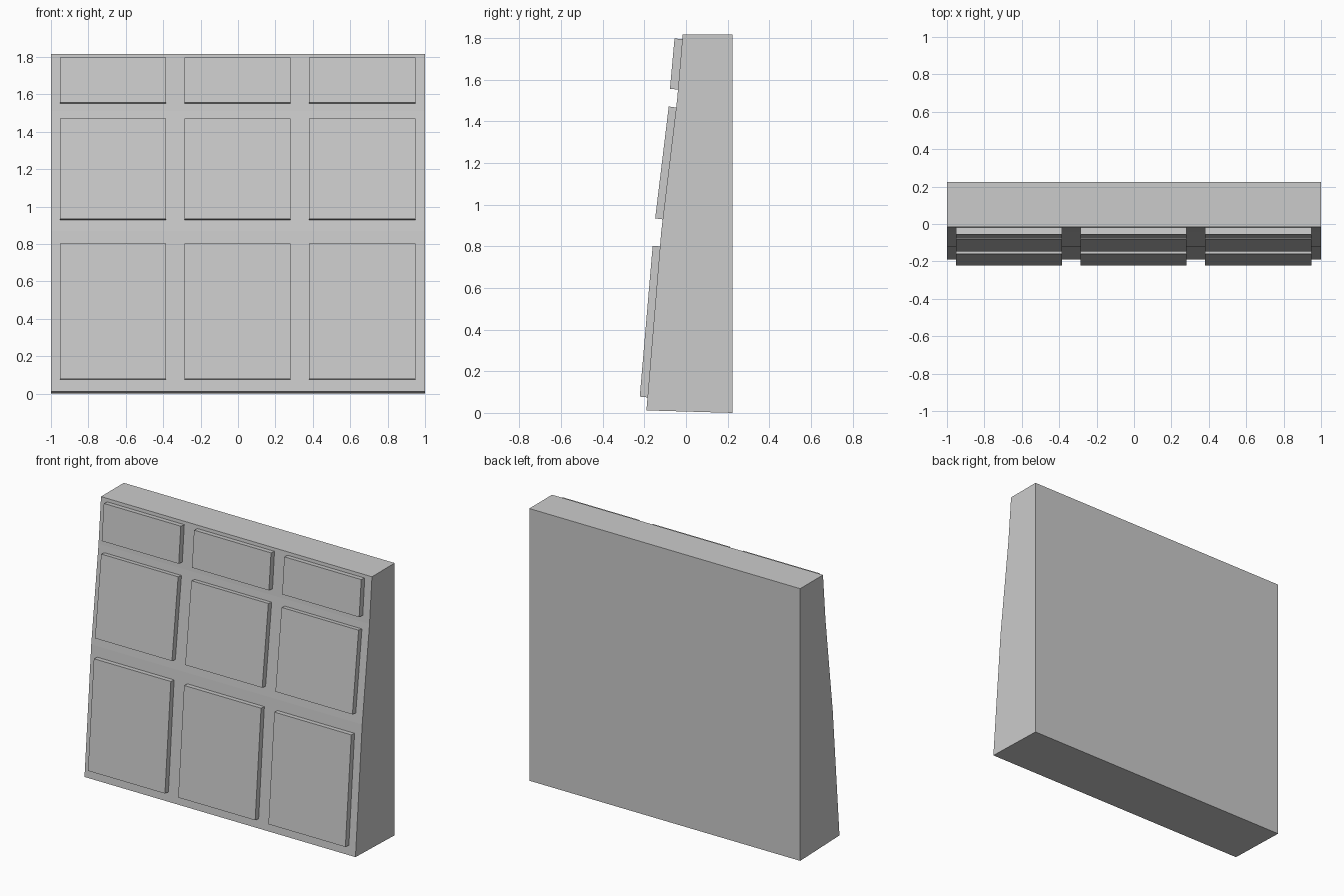
import bpy
import bmesh

if "Cube" in bpy.data.objects:
    bpy.data.objects.remove(bpy.data.objects["Cube"])


def extrude_profile(name, profile, x0, x1):
    """Extrude a (y, z) outline along x into a closed solid."""
    bm = bmesh.new()
    face = bm.faces.new([bm.verts.new((x0, y, z)) for y, z in profile])
    ext = bmesh.ops.extrude_face_region(bm, geom=[face])
    verts = [v for v in ext["geom"] if isinstance(v, bmesh.types.BMVert)]
    bmesh.ops.translate(bm, verts=verts, vec=(x1 - x0, 0, 0))
    bmesh.ops.recalc_face_normals(bm, faces=bm.faces)
    mesh = bpy.data.meshes.new(name)
    bm.to_mesh(mesh)
    bm.free()
    obj = bpy.data.objects.new(name, mesh)
    bpy.context.collection.objects.link(obj)
    return obj


# Wall body: vertical back, front leaning back in three gentle slopes
extrude_profile("wall_body", [
    (0.224, 0.0), (0.224, 1.816), (-0.016, 1.816),
    (-0.042, 1.51), (-0.119, 0.87), (-0.19, 0.012),
], -1.0, 1.0)

# Raised panels: side outline per row (front bottom, front top, back top, back bottom)
rows = {
    "lower": [(-0.222, 0.078), (-0.160, 0.802), (-0.120, 0.799), (-0.181, 0.074)],
    "middle": [(-0.148, 0.934), (-0.083, 1.471), (-0.044, 1.466), (-0.108, 0.929)],
    "upper": [(-0.077, 1.556), (-0.055, 1.798), (-0.014, 1.794), (-0.035, 1.552)],
}
columns = {"left": -0.668, "centre": -0.002, "right": 0.664}
half_width = 0.284

for row, outline in rows.items():
    for column, x in columns.items():
        extrude_profile(f"{row}_{column}_panel", outline, x - half_width, x + half_width)
